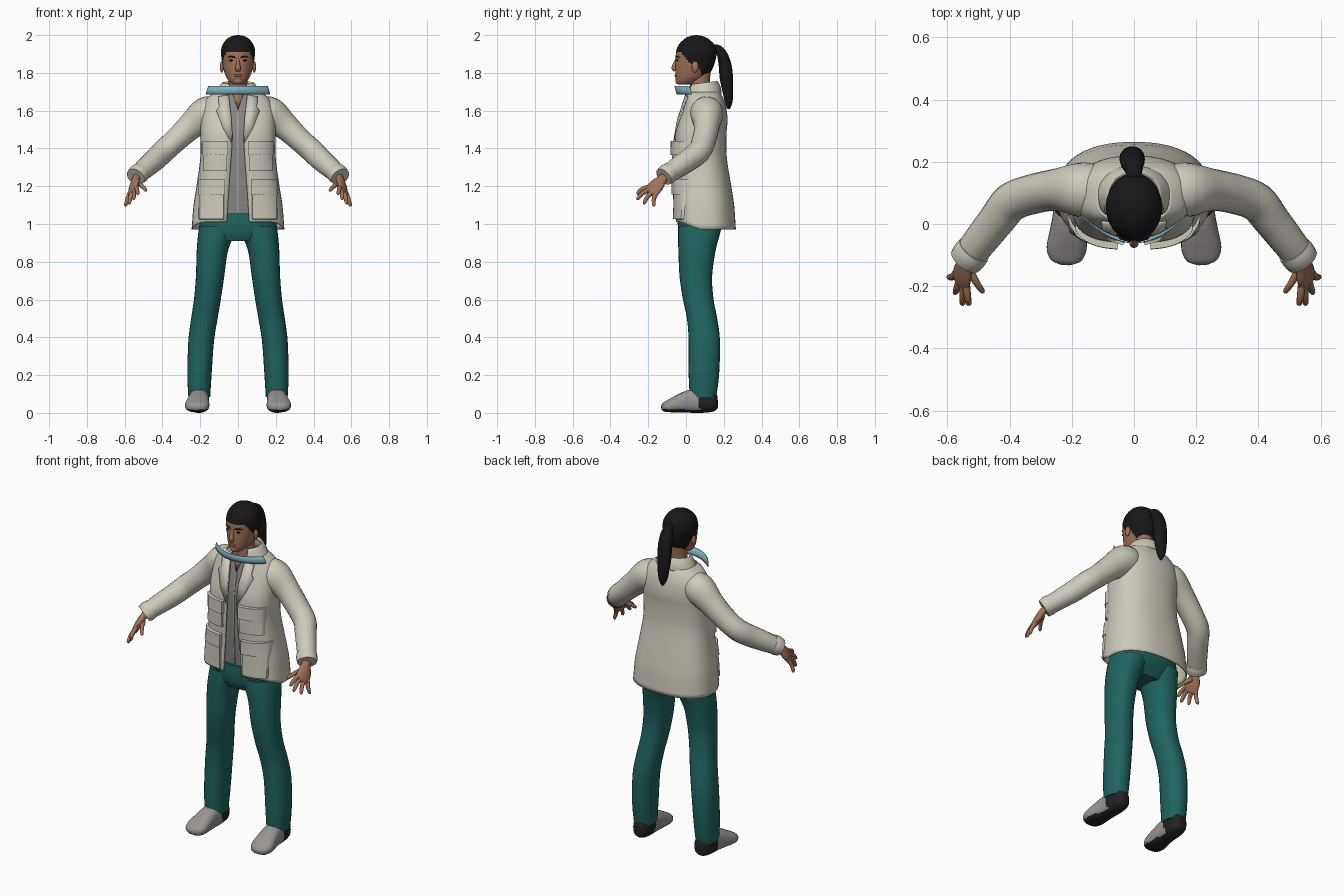
import bpy, bmesh, math
from mathutils import Vector

if "Cube" in bpy.data.objects:
    bpy.data.objects.remove(bpy.data.objects["Cube"])

def mat(name, *c):
    m = bpy.data.materials.new(name)
    m.diffuse_color = (*c, 1)
    m.use_nodes = True
    m.node_tree.nodes["Principled BSDF"].inputs["Base Color"].default_value = m.diffuse_color
    return m

CLOTH = mat("cream_cloth", .62, .59, .50)
TEAL = mat("teal_cloth", .014, .125, .113)
SKIN = mat("skin", .36, .17, .10)
HAIR = mat("black_hair", .009, .009, .010)
GREY = mat("grey_shirt", .25, .24, .235)
SHOE = mat("grey_shoe", .32, .30, .29)
SOLE = mat("dark_sole", .016, .016, .017)
BLUE = mat("blue_plastic", .22, .43, .53)
LIP = mat("lip", .24, .085, .06)
PALE = mat("pale_trim", .55, .54, .52)

def make(name, verts, faces, mats, rule=None, mirror=False, thick=0):
    me = bpy.data.meshes.new(name)
    me.from_pydata([tuple(v) for v in verts], [], faces)
    bm = bmesh.new()
    bm.from_mesh(me)
    bmesh.ops.recalc_face_normals(bm, faces=bm.faces)
    bm.to_mesh(me)
    bm.free()
    for m in (mats if isinstance(mats, list) else [mats]):
        me.materials.append(m)
    if rule:
        for p in me.polygons:
            p.material_index = rule(p.center)
    ob = bpy.data.objects.new(name, me)
    bpy.context.collection.objects.link(ob)
    if mirror:
        ob.modifiers.new("mirror", 'MIRROR').use_mirror_merge = False
    if thick:
        ob.modifiers.new("thickness", 'SOLIDIFY').thickness = thick
    return ob

def smooth_rows(rows, k):
    """Catmull-Rom interpolation of rows of numbers."""
    out = []
    for i in range(len(rows) - 1):
        a, b, c, d = rows[max(i - 1, 0)], rows[i], rows[i + 1], rows[min(i + 2, len(rows) - 1)]
        for j in range(k):
            t = j / k
            out.append([.5 * (2 * q + (r - p) * t + (2 * p - 5 * q + 4 * r - s) * t * t
                        + (3 * q - p - 3 * r + s) * t ** 3) for p, q, r, s in zip(a, b, c, d)])
    return out + [list(rows[-1])]

def skin_rows(rows, closed):
    """Bridge rows of points; closed rows also get end caps."""
    n = len(rows[0])
    faces = [(i * n + j, i * n + (j + 1) % n, (i + 1) * n + (j + 1) % n, (i + 1) * n + j)
             for i in range(len(rows) - 1) for j in range(n if closed else n - 1)]
    if closed:
        faces += [tuple(range(n)), tuple(range((len(rows) - 1) * n, len(rows) * n))]
    return [p for r in rows for p in r], faces

def loft(name, rings, mats, p=2.0, n=28, k=4, open_front=False, bend=None, **kw):
    """Stack horizontal rings (centre x, z, half width, front y, back y, opening)."""
    rows = []
    for r in smooth_rows(rings, k):
        cx, z, hw, yf, yb = r[:5]
        a0 = math.asin(min(1, (r[5] / hw) ** (p / 2))) if open_front else 0
        row = []
        for j in range(n + (1 if open_front else 0)):
            a = a0 + (2 * math.pi - 2 * a0) * j / n
            s, c = math.sin(a), math.cos(a)
            e = 2 / (p if c > 0 else min(p, 2.3))
            v = Vector((cx + hw * math.copysign(abs(s) ** e, s),
                        (yf + yb) / 2 - (yb - yf) / 2 * math.copysign(abs(c) ** e, c), z))
            if bend:
                v.z += bend(v)
            row.append(v)
        rows.append(row)
    return make(name, *skin_rows(rows, not open_front), mats, **kw)

def tube(name, pts, mats, ref, n=16, k=4, p=2.0, **kw):
    """Sweep along (x, y, z, radius along ref, radius across)."""
    path, rows = smooth_rows(pts, k), []
    for i, q in enumerate(path):
        t = (Vector(path[min(i + 1, len(path) - 1)][:3]) - Vector(path[max(i - 1, 0)][:3])).normalized()
        u = Vector(ref)
        u = (u - t * u.dot(t)).normalized()
        v = t.cross(u)
        row = []
        for j in range(n):
            c, s = math.cos(2 * math.pi * j / n), math.sin(2 * math.pi * j / n)
            row.append(Vector(q[:3]) + u * q[3] * math.copysign(abs(c) ** (2 / p), c)
                       + v * q[4] * math.copysign(abs(s) ** (2 / p), s))
        rows.append(row)
    return make(name, *skin_rows(rows, True), mats, **kw)

def front_y(rings, x, z, p):
    for a, b in zip(rings, rings[1:]):
        if z <= b[1]:
            break
    t = (z - a[1]) / (b[1] - a[1])
    hw, yf, yb = [a[i] + (b[i] - a[i]) * t for i in (2, 3, 4)]
    return (yf + yb) / 2 - (yb - yf) / 2 * max(0, 1 - abs(x / hw) ** p) ** (1 / p)

def patch(name, rings, p, x0, x1, z0, z1, t, mats, **kw):
    """Raised panel that follows the front of a loft."""
    e = min(.006, (x1 - x0) / 4)
    xs = [x0, x0 + .0005] + [x0 + e + (x1 - x0 - 2 * e) * i / 6 for i in range(7)] + [x1 - .0005, x1]
    zs = [z0, z0 + .0005] + [z0 + e + (z1 - z0 - 2 * e) * i / 8 for i in range(9)] + [z1 - .0005, z1]
    rows = [[(x, front_y(rings, x, z, p) - (-.004 if x in (x0, x1) or z in (z0, z1) else t), z)
             for x in xs] for z in zs]
    return make(name, *skin_rows(rows, False), mats, **kw)

def ball(name, c, r, m, mirror=False, n=16):
    rows = [[(c[0] + r[0] * math.sin(a) * math.cos(2 * math.pi * j / n),
              c[1] + r[1] * math.sin(a) * math.sin(2 * math.pi * j / n), c[2] + r[2] * math.cos(a))
             for j in range(n)] for a in [math.pi * (i + .02) / 10.04 for i in range(11)]]
    return make(name, *skin_rows(rows, True), m, mirror=mirror)

# Trousers
loft("trouser_hips", [(0, .91, .17, -.02, .14), (0, .95, .2, -.038, .17), (0, 1.0, .205, -.044, .2),
                      (0, 1.055, .2, -.042, .2)], TEAL, p=2.5)
loft("trouser_leg", [(.205, .085, .058, .02, .16), (.204, .2, .064, .014, .175), (.195, .38, .068, .014, .18),
                     (.178, .5, .07, .005, .165), (.162, .6, .071, -.016, .146), (.148, .72, .075, -.034, .138),
                     (.137, .85, .082, -.04, .155), (.12, .93, .093, -.042, .175), (.11, .99, .095, -.04, .19)],
     TEAL, p=2.2, mirror=True)

# Shoes, dark at the heel and along the sole
shoe = tube("shoe", [(.203, .168, .06, .02, .03), (.203, .15, .06, .042, .052), (.205, .1, .063, .052, .062),
                     (.207, .03, .062, .054, .062), (.212, -.03, .05, .06, .05), (.217, -.08, .038, .064, .036),
                     (.22, -.115, .03, .05, .025), (.221, -.13, .027, .02, .012)], [SHOE, SOLE], (1, 0, 0),
            n=32, k=6, p=2.5, mirror=True, rule=lambda c: int(c.z < .018 or c.y > .065 + (.1 - c.z) * .1))
for v in shoe.data.vertices:
    v.co.z = max(v.co.z, 0)

# Shirt with button strip
shirt = [(0, 1.03, .16, -.026, .18), (0, 1.2, .16, -.034, .17), (0, 1.45, .15, -.038, .17),
         (0, 1.55, .14, -.022, .17), (0, 1.63, .11, .0, .16), (0, 1.69, .065, .016, .14)]
loft("shirt", shirt, GREY, p=2.6)
patch("button_strip", shirt, 2.6, -.003, .003, 1.06, 1.6, .006, PALE)
make("bare_throat", [(-.028, .0, 1.685), (.028, .0, 1.685), (0, -.012, 1.605)], [(0, 1, 2)], SKIN, thick=.004)

# Jacket body, open at the front with a lower hem behind
coat = [(0, 1.01, .246, -.055, .264), (0, 1.1, .236, -.054, .255), (0, 1.2, .22, -.055, .24),
        (0, 1.35, .2, -.06, .216), (0, 1.47, .2, -.058, .214), (0, 1.55, .198, -.038, .22),
        (0, 1.62, .188, -.014, .212), (0, 1.67, .16, .0, .195), (0, 1.7, .115, .008, .178)]
gaps = [.06, .054, .047, .036, .03, .036, .045, .052, .055]
loft("jacket_body", [c + (g,) for c, g in zip(coat, gaps)], CLOTH, p=3, n=44, open_front=True, thick=.006,
     bend=lambda v: -.038 * min(1, max(0, (v.y + .03) / .1)) * max(0, (1.1 - v.z) / .09))
loft("jacket_collar", [(0, 1.675, .125, .0, .188, .052), (0, 1.71, .108, .004, .184, .05),
                       (0, 1.745, .085, .02, .166, .045), (0, 1.735, .075, .03, .155, .045)],
     CLOTH, n=32, open_front=True, thick=.005, bend=lambda v: .12 * (v.y - .07))

# Lapels
lap = [(.05, 1.685), (.105, 1.675), (.1, 1.62), (.115, 1.6), (.08, 1.51), (.034, 1.43), (.034, 1.55)]
make("lapel", [(x, front_y(coat, x, z, 3) - .01, z) for x, z in lap],
     [(0, 1, 2), (0, 2, 6), (2, 3, 4), (2, 4, 6), (4, 5, 6)], CLOTH, mirror=True, thick=.008)

# Pockets with flaps
for label, x0, x1, z0, z1, fl in (("chest", .058, .185, 1.28, 1.41, .065), ("hip", .075, .208, 1.025, 1.2, .07)):
    patch(label + "_pocket", coat, 3, x0, x1, z0, z1, .015, CLOTH, mirror=True)
    patch(label + "_flap", coat, 3, x0 - .006, x1 + .004, z1 - .045, z1 + fl - .035, .023, CLOTH, mirror=True)

# Sleeves and cuffs
tube("sleeve", [(.11, .105, 1.6, .075, .08), (.17, .11, 1.582, .09, .088), (.25, .11, 1.518, .072, .068),
                (.33, .095, 1.443, .063, .064), (.395, .07, 1.385, .062, .063), (.44, .015, 1.34, .06, .059),
                (.495, -.055, 1.292, .054, .055), (.54, -.112, 1.252, .045, .05)],
     CLOTH, (0, 0, 1), n=20, mirror=True)
tube("cuff_strap", [(.514, -.082, 1.277, .051, .056), (.528, -.1, 1.264, .054, .058),
                    (.542, -.118, 1.25, .049, .055)], CLOTH, (0, 0, 1), n=20, mirror=True)

# Hands
side = Vector((.5, .7, -.5)).normalized()
tube("palm", [(.53, -.1, 1.262, .024, .02), (.541, -.128, 1.235, .028, .02), (.55, -.155, 1.204, .042, .02),
              (.557, -.185, 1.172, .042, .016), (.56, -.195, 1.162, .03, .008)], SKIN, side, mirror=True)
fingers = [("index_finger", -.031, (.53, -.262, 1.158)), ("middle_finger", -.011, (.552, -.262, 1.13)),
           ("ring_finger", .011, (.576, -.225, 1.106)), ("little_finger", .031, (.597, -.172, 1.094)),
           ("thumb", None, (.484, -.222, 1.176))]
for name, off, tip in fingers:
    b = Vector((.532, -.14, 1.215)) if off is None else Vector((.555, -.178, 1.18)) + side * off
    tip = Vector(tip)
    m = (b + tip) / 2 + Vector((0, -.006, .005))
    tube(name, [(*b, .013, .013), (*m, .0115, .0115), (*b.lerp(tip, .9), .009, .009), (*tip, .003, .003)],
         SKIN, side, n=10, k=3, mirror=True)

# Neck and head, with hair coloured above the hairline
loft("neck", [(0, 1.6, .07, .02, .14), (0, 1.67, .056, .02, .13), (0, 1.73, .05, .022, .125),
              (0, 1.8, .052, .02, .13)], SKIN)

def hair_rule(c):
    pts = [(-1, 1.908), (-.025, 1.908), (.02, 1.85), (.062, 1.845), (.085, 1.78), (.11, 1.755), (1, 1.755)]
    for (y0, z0), (y1, z1) in zip(pts, pts[1:]):
        if y0 <= c.y <= y1:
            return int(c.z > z0 + (z1 - z0) * (c.y - y0) / (y1 - y0))
    return 0

loft("head", [(0, 1.738, .02, -.04, .02), (0, 1.746, .038, -.05, .055), (0, 1.77, .058, -.055, .1),
              (0, 1.8, .071, -.056, .128), (0, 1.835, .08, -.056, .146), (0, 1.875, .087, -.055, .158),
              (0, 1.915, .09, -.052, .162), (0, 1.95, .081, -.038, .15), (0, 1.98, .058, -.008, .118),
              (0, 1.994, .034, .02, .09), (0, 2.0, .006, .048, .06)],
     [SKIN, HAIR], n=64, k=7, rule=hair_rule)
ball("ear", (.086, .048, 1.832), (.01, .018, .03), SKIN, True)

# Face
tube("nose", [(0, -.05, 1.875, .007, .006), (0, -.059, 1.85, .009, .009), (0, -.064, 1.825, .015, .013),
              (0, -.058, 1.81, .012, .006)], SKIN, (1, 0, 0), n=12)
ball("eye", (.034, -.0465, 1.866), (.014, .005, .005), HAIR, True)
tube("eyebrow", [(.014, -.0535, 1.88, .003, .003), (.036, -.048, 1.887, .004, .004),
                 (.057, -.034, 1.882, .002, .002)], HAIR, (0, 0, 1), n=8, mirror=True)
ball("lips", (0, -.053, 1.785), (.023, .007, .008), LIP)
ball("chin", (0, -.042, 1.757), (.024, .015, .016), SKIN)

# Ponytail
tube("ponytail", [(0, .135, 1.925, .02, .02), (0, .165, 1.928, .026, .022), (-.004, .19, 1.9, .036, .027),
                  (-.006, .207, 1.84, .041, .034), (-.006, .214, 1.77, .04, .035), (-.005, .222, 1.7, .034, .028),
                  (-.004, .226, 1.645, .024, .02), (-.003, .225, 1.61, .006, .008)], HAIR, (1, 0, 0))

# Curved blue band in front of the neck
band = [[(w * t, y + .078 * t * t, z) for t in [i / 12 - 1 for i in range(25)]]
        for w, y, z in ((.17, -.05, 1.686), (.168, -.053, 1.7), (.158, -.062, 1.73))]
make("face_shield", *skin_rows(band, False), BLUE, thick=.004)

bpy.ops.object.select_all(action='SELECT')
bpy.context.view_layer.objects.active = bpy.data.objects["head"]
bpy.ops.object.shade_smooth_by_angle(angle=math.radians(45))
